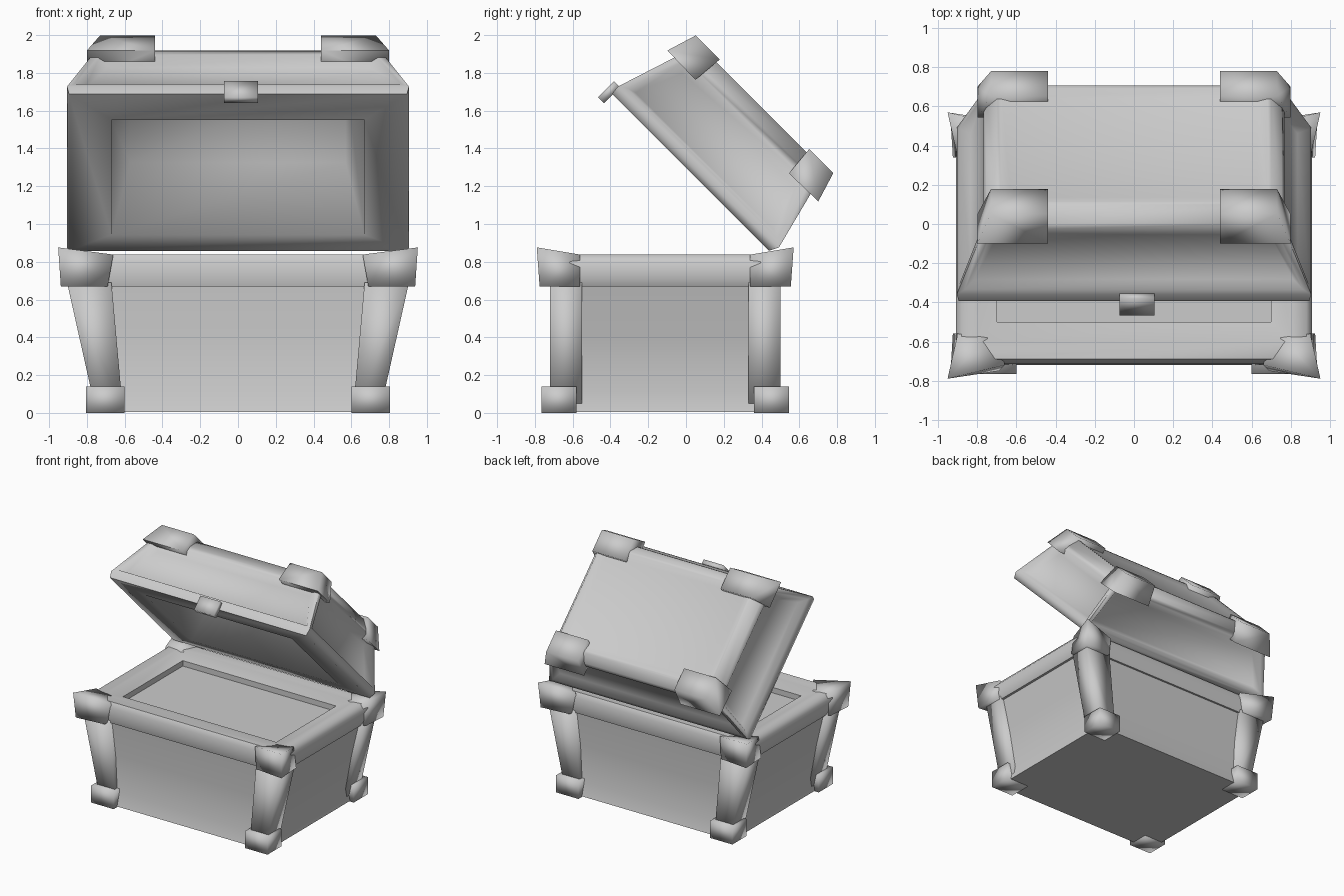
import bpy, bmesh, math
from mathutils import Matrix

if "Cube" in bpy.data.objects:
    bpy.data.objects.remove(bpy.data.objects["Cube"])

# Lid frame: hinge at the back rim, opened 45 degrees; local -y runs to the front
LID = Matrix.Translation((0, 0.46, 0.865)) @ Matrix.Rotation(math.radians(-45), 4, 'X')
MID, LID_MID = -0.11, -0.575      # depth centres of the chest and of the lid


def finish(name, bm, matrix=None, angle=100):
    bmesh.ops.recalc_face_normals(bm, faces=bm.faces[:])
    if matrix:
        bmesh.ops.transform(bm, matrix=matrix, verts=bm.verts[:])
    me = bpy.data.meshes.new(name)
    bm.to_mesh(me)
    bm.free()
    ob = bpy.data.objects.new(name, me)
    bpy.context.collection.objects.link(ob)
    bpy.ops.object.select_all(action='DESELECT')
    ob.select_set(True)
    bpy.context.view_layer.objects.active = ob
    bpy.ops.object.shade_smooth_by_angle(angle=math.radians(angle))
    return ob


def loft(loops):
    """Skin a stack of four-point loops and cap both ends; return the bands too."""
    bm = bmesh.new()
    rings = [[bm.verts.new(p) for p in loop] for loop in loops]
    bands = []
    for a, b in zip(rings, rings[1:]):
        bands.append([bm.faces.new((a[i], a[(i + 1) % 4], b[(i + 1) % 4], b[i]))
                      for i in range(4)])
    bm.faces.new(rings[0][::-1])
    bm.faces.new(rings[-1])
    bmesh.ops.recalc_face_normals(bm, faces=bm.faces[:])
    return bm, bands


def rect(hx, y0, y1, z):
    return [(-hx, y0, z), (hx, y0, z), (hx, y1, z), (-hx, y1, z)]


def panels(bm, faces, frame, slope, depth):
    """Flat frame, then a soft slope into a recessed panel."""
    bmesh.ops.inset_individual(bm, faces=faces, thickness=frame, depth=0)
    bmesh.ops.inset_individual(bm, faces=faces, thickness=slope, depth=-depth)


def corners(name, mid, low, high, matrix=None):
    """Four corner pieces from (x, distance from mid, z) quads."""
    for depth, sy in (("front", -1), ("back", 1)):
        for side, sx in (("left", -1), ("right", 1)):
            bm, _ = loft([[(sx * x, mid + sy * d, z) for x, d, z in quad]
                          for quad in (low, high)])
            finish(f"{name}_{depth}_{side}", bm, matrix)


# Chest body: shallow recessed panels with a sloping foot
bm, _ = loft([rect(0.77, -0.72, 0.50, 0.005), rect(0.75, -0.69, 0.47, 0.11),
              rect(0.805, -0.675, 0.455, 0.40), rect(0.875, -0.69, 0.47, 0.69)])
finish("chest_body", bm, angle=80)

# Leaning corner posts
corners("post", MID,
        [(0.61, 0.44, 0.02), (0.61, 0.61, 0.02), (0.755, 0.61, 0.02), (0.755, 0.44, 0.02)],
        [(0.67, 0.44, 0.69), (0.67, 0.61, 0.69), (0.905, 0.61, 0.69), (0.905, 0.44, 0.69)])

# Rim dipping inwards to the shallow interior
bm, _ = loft([rect(0.89, -0.705, 0.485, 0.67), rect(0.91, -0.715, 0.495, 0.71),
              rect(0.91, -0.715, 0.495, 0.80), rect(0.88, -0.69, 0.47, 0.838),
              rect(0.80, -0.60, 0.38, 0.83), rect(0.70, -0.50, 0.28, 0.80),
              rect(0.70, -0.50, 0.28, 0.755)])
finish("chest_rim", bm, angle=60)

# Flared rim corners and square feet
corners("rim_corner", MID,
        [(0.69, 0.47, 0.67), (0.69, 0.64, 0.67), (0.938, 0.665, 0.67), (0.925, 0.45, 0.67)],
        [(0.75, 0.47, 0.825), (0.66, 0.61, 0.838), (0.952, 0.68, 0.876), (0.90, 0.45, 0.838)])
corners("foot", MID,
        [(0.60, 0.47, 0), (0.60, 0.655, 0), (0.805, 0.655, 0), (0.805, 0.47, 0)],
        [(0.60, 0.47, 0.14), (0.60, 0.655, 0.14), (0.805, 0.655, 0.14), (0.805, 0.47, 0.14)])

# Lid shell: deep inner pocket, underside rim, sloping sides, recessed panels
bm, bands = loft([rect(0.57, -0.93, -0.25, 0.40), rect(0.67, -0.99, -0.13, -0.02),
                  rect(0.895, -1.185, -0.01, -0.02), rect(0.905, -1.19, 0.015, 0.03),
                  rect(0.755, -1.065, -0.085, 0.42), rect(0.70, -1.0, -0.14, 0.49)])
top = max(bm.faces, key=lambda f: f.calc_center_median().z)
panels(bm, bands[3], 0.05, 0.06, 0.05)
panels(bm, [top], 0.03, 0.07, 0.02)
finish("lid", bm, LID, 80)

# Tapered caps on the top corners of the lid
corners("lid_corner", LID_MID,
        [(0.44, 0.35, 0.345), (0.44, 0.565, 0.35), (0.80, 0.565, 0.35), (0.80, 0.35, 0.345)],
        [(0.44, 0.335, 0.513), (0.44, 0.515, 0.513), (0.73, 0.515, 0.513), (0.73, 0.335, 0.513)],
        LID)

# Latch plate on the lid front
bm, _ = loft([rect(0.09, -1.225, -1.18, -0.085), rect(0.09, -1.225, -1.18, 0.035)])
finish("latch", bm, Matrix.Translation((0.015, 0, 0)) @ LID)
